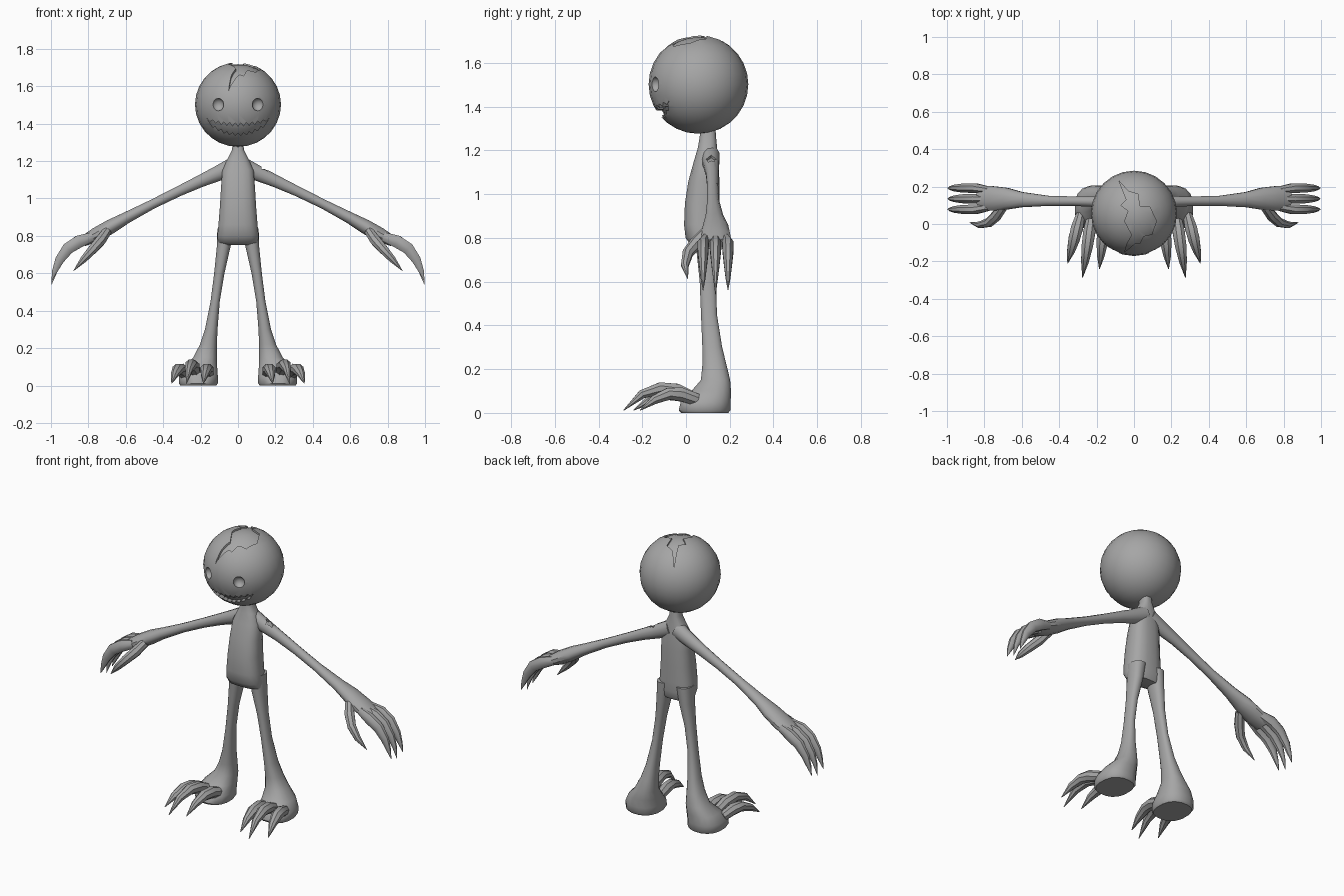
import bpy, bmesh, math
from mathutils import Vector

if "Cube" in bpy.data.objects:
    bpy.data.objects.remove(bpy.data.objects["Cube"])

grey = bpy.data.materials.new("plain_grey")
grey.diffuse_color = (0.38, 0.38, 0.38, 1)
grey.use_nodes = True
grey.node_tree.nodes["Principled BSDF"].inputs["Base Color"].default_value = grey.diffuse_color


def finish(name, bm, angle=40):
    bmesh.ops.recalc_face_normals(bm, faces=bm.faces)
    me = bpy.data.meshes.new(name)
    bm.to_mesh(me)
    bm.free()
    me.materials.append(grey)
    ob = bpy.data.objects.new(name, me)
    bpy.context.collection.objects.link(ob)
    smooth(ob, angle)
    return ob


def smooth(ob, angle=40):
    bpy.ops.object.select_all(action='DESELECT')
    ob.select_set(True)
    bpy.context.view_layer.objects.active = ob
    bpy.ops.object.shade_smooth_by_angle(angle=math.radians(angle))


def tube(name, rings, side, sides=12, flip=1, power=1.0, level=False, angle=40):
    """Loft through rings (x, y, z, radius along side, other radius)."""
    bm = bmesh.new()
    cs = [Vector(r[:3]) for r in rings]
    loops = []
    for i, r in enumerate(rings):
        t = (cs[min(i + 1, len(cs) - 1)] - cs[max(i - 1, 0)]).normalized()
        if level:
            t = Vector((0, 0, 1))
        u = Vector(side)
        u = (u - t * u.dot(t)).normalized()
        v = t.cross(u)
        loop = []
        for k in range(sides):
            a = 2 * math.pi * (k + 0.5) / sides
            c, s = math.cos(a), math.sin(a)
            p = cs[i] + u * r[3] * math.copysign(abs(c) ** power, c) \
                + v * r[4] * math.copysign(abs(s) ** power, s)
            loop.append(bm.verts.new((p.x * flip, p.y, p.z)))
        loops.append(loop)
    for a, b in zip(loops, loops[1:]):
        for k in range(sides):
            j = (k + 1) % sides
            bm.faces.new((a[k], a[j], b[j], b[k]))
    bm.faces.new(loops[0])
    bm.faces.new(loops[-1])
    return finish(name, bm, angle)


def ball(name, centre, radius, seg=24, rings=14):
    bm = bmesh.new()
    bmesh.ops.create_uvsphere(bm, u_segments=seg, v_segments=rings, radius=1)
    for v in bm.verts:
        v.co = Vector(centre) + Vector(v.co[i] * radius[i] for i in range(3))
    return finish(name, bm)


def prism(name, points, depth):
    bm = bmesh.new()
    f = bm.faces.new([bm.verts.new(p) for p in points])
    new = bmesh.ops.extrude_face_region(bm, geom=[f])["geom"]
    bmesh.ops.translate(bm, vec=depth, verts=[g for g in new if isinstance(g, bmesh.types.BMVert)])
    return finish(name, bm)


def cut(ob, cutter):
    m = ob.modifiers.new("cut", 'BOOLEAN')
    m.object, m.operation, m.solver = cutter, 'DIFFERENCE', 'EXACT'
    bpy.context.view_layer.objects.active = ob
    bpy.ops.object.modifier_apply(modifier=m.name)
    bpy.data.objects.remove(cutter)


# Head with recessed crack, grin and eye sockets
HC, HR = (0, 0.057, 1.502), (0.23, 0.228, 0.226)
head = ball("head", HC, HR)


def carve(points, depth, keep):
    c = prism("carver", points, depth)
    cut(c, ball("core", HC, [r * keep for r in HR]))
    cut(head, c)


crack = [(-.08, .23), (-.03, .175), (.02, .16), (.03, .095), (.085, .09), (.12, .015),
         (.095, -.055), (.05, -.065), (.03, -.105), (.01, -.1), (-.05, -.15),
         (-.035, -.1), (-.01, -.06), (-.05, .015), (-.03, .07), (-.07, .1), (-.04, .13)]
carve([(x, y, 1.55) for x, y in crack], (0, 0, 0.4), 0.955)

N = 22
upper, lower = [], []
for i in range(N + 1):
    x = -0.165 + 0.33 * i / N
    q = (x / 0.165) ** 2
    tooth = 0.022 * (i % 2) * (1 - 0.5 * q)
    upper.append((x, -0.4, 1.405 + 0.022 * q - tooth))
    if 0 < i < N:
        lower.append((x, -0.4, 1.335 + 0.07 * q + tooth * 0.8))
carve(upper + lower[::-1], (0, 0.44, 0), 0.91)
for s in (-1, 1):
    cut(head, ball("socket", (s * 0.107, -0.143, 1.502), (0.033, 0.03, 0.034), 16, 10))
smooth(head, 35)

# Torso and neck
tube("torso", [(0, .10, 1.32, .028, .034), (0, .10, 1.26, .032, .038), (0, .098, 1.21, .058, .045),
               (0, .092, 1.15, .085, .057), (0, .082, 1.06, .092, .072), (0, .074, .96, .098, .08),
               (0, .072, .86, .106, .082), (0, .075, .80, .112, .078), (0, .085, .765, .108, .062),
               (0, .095, .75, .085, .045)], (1, 0, 0), 16, power=0.75, level=True)

for s, tag in ((1, "left"), (-1, "right")):
    # Leg widening into the foot
    tube(tag + "_leg", [(.066, .10, .84, .045, .058), (.077, .10, .74, .037, .053),
                        (.10, .10, .60, .028, .038), (.122, .105, .45, .025, .037),
                        (.143, .12, .30, .034, .046), (.158, .13, .22, .046, .056),
                        (.176, .135, .15, .064, .068), (.20, .115, .10, .09, .092),
                        (.212, .09, .05, .106, .116), (.212, .085, .012, .106, .12),
                        (.212, .085, 0, .098, .11)], (1, 0, 0), 16, s, 0.85, True, 50)
    # Toes with curved claws
    for n, (x0, x1, y1, h) in enumerate(((.155, .185, -.24, 0), (.225, .275, -.285, .025),
                                         (.285, .355, -.21, 0))):
        path = []
        for f, z, w, d in ((0, .06, .026, .03), (.28, .085 + h * .7, .035, .034),
                           (.5, .087 + h, .033, .03), (.75, .06 + h, .022, .022),
                           (1, .012, .002, .002)):
            path.append((x0 + (x1 - x0) * f, .05 + (y1 - .05) * f, z, w, d))
        tube(f"{tag}_toe_{n + 1}", path, (1, 0, 0), 8, s)
    # Arm widening into the hand
    arm = tube(tag + "_arm", [(.02, .11, 1.175, .045, .05), (.10, .115, 1.137, .038, .043),
                              (.20, .12, 1.093, .03, .034), (.32, .122, 1.037, .026, .028),
                              (.46, .124, .968, .028, .026), (.60, .13, .895, .042, .032),
                              (.68, .135, .85, .06, .04), (.76, .137, .805, .068, .04),
                              (.83, .137, .77, .066, .028)], (0, 1, 0), 12, s)
    # Small torn patch on one shoulder
    if s > 0:
        star = []
        along, up = Vector((.9, 0, -.42)), Vector((.42, 0, .9))
        for k in range(10):
            r = .026 if k % 2 else .016
            a = math.tau * k / 10
            star.append(Vector((.135, .115, 1.152)) + along * r * 1.3 * math.cos(a)
                        + Vector((0, r * math.sin(a), 0)))
        cut(arm, prism("tear", star, up * 0.1))
        smooth(arm)
    # Fingers with curved claws, then thumb
    for n, y in enumerate((.078, .135, .192)):
        tip = -.008 if n == 1 else .012
        tube(f"{tag}_finger_{n + 1}",
             [(.78, .137 + (y - .137) * .8, .795, .022, .026), (.85, y, .77, .028, .036),
              (.91, y, .732, .026, .034), (.955, y, .67, .019, .026),
              (.98, y, .61, .011, .015), (.997, y, .548 + tip, .001, .001)], (0, 1, 0), 8, s)
    tube(tag + "_thumb", [(.70, .09, .825, .025, .026), (.735, .045, .775, .03, .03),
                          (.775, .008, .73, .026, .027), (.825, -.005, .675, .019, .02),
                          (.88, .008, .612, .001, .001)], (0, 1, 0), 8, s)
